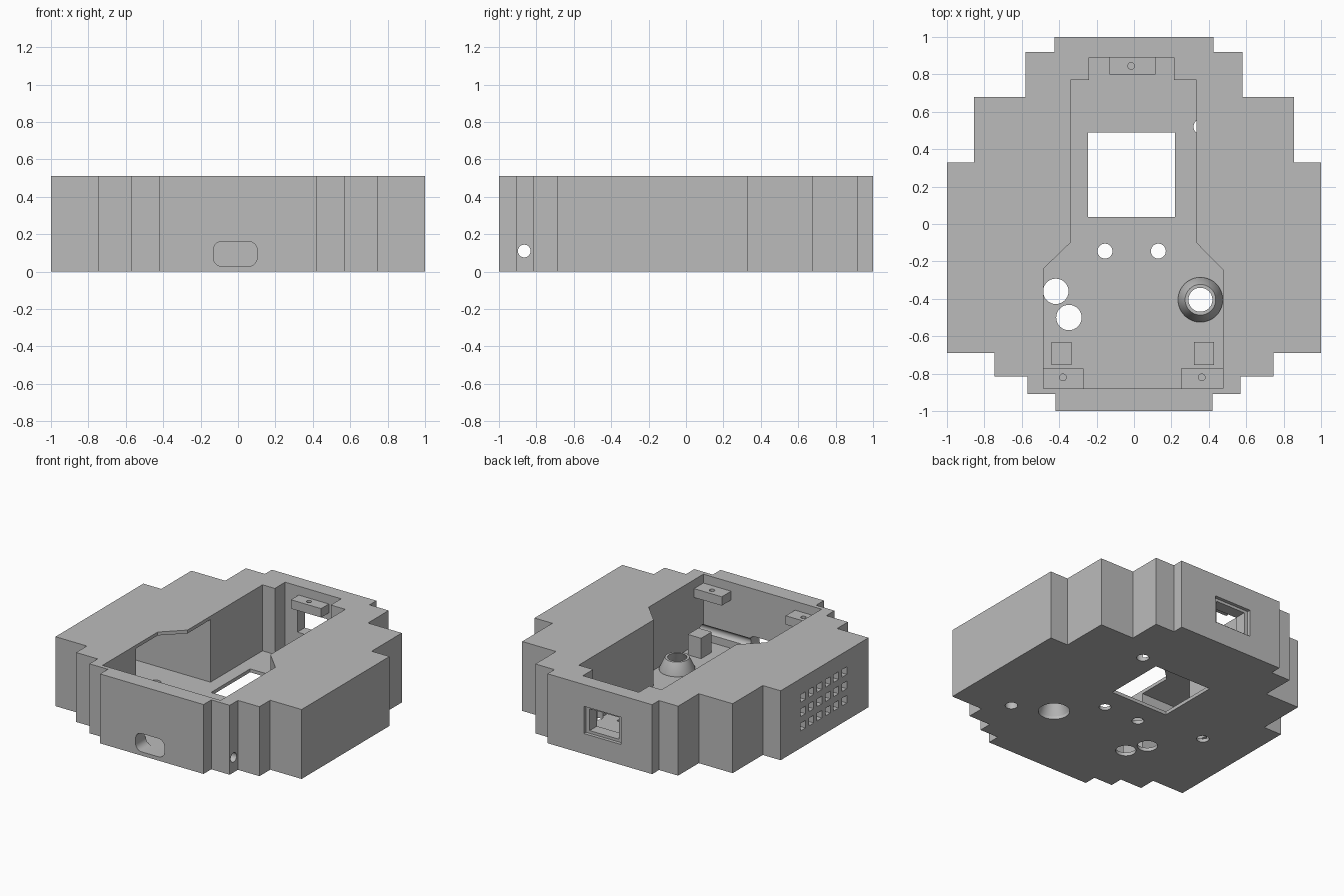
import bpy, bmesh, math
from mathutils import Matrix, Vector

if "Cube" in bpy.data.objects:
    bpy.data.objects.remove(bpy.data.objects["Cube"])

H = 0.51        # case height
FLOOR = 0.025   # floor thickness

grey = bpy.data.materials.new("case grey")
grey.diffuse_color = (0.5, 0.5, 0.5, 1)
grey.use_nodes = True
grey.node_tree.nodes["Principled BSDF"].inputs["Base Color"].default_value = grey.diffuse_color


def make(name, bm):
    bmesh.ops.recalc_face_normals(bm, faces=bm.faces)
    me = bpy.data.meshes.new(name)
    bm.to_mesh(me)
    bm.free()
    me.materials.append(grey)
    ob = bpy.data.objects.new(name, me)
    bpy.context.collection.objects.link(ob)
    return ob


def prism(name, pts, z0, z1):
    bm = bmesh.new()
    face = bm.faces.new([bm.verts.new((x, y, z0)) for x, y in pts])
    ext = bmesh.ops.extrude_face_region(bm, geom=[face])
    verts = [v for v in ext["geom"] if isinstance(v, bmesh.types.BMVert)]
    bmesh.ops.translate(bm, verts=verts, vec=(0, 0, z1 - z0))
    return make(name, bm)


def boxes(name, bounds):
    bm = bmesh.new()
    for x0, x1, y0, y1, z0, z1 in bounds:
        m = Matrix.Translation(((x0 + x1) / 2, (y0 + y1) / 2, (z0 + z1) / 2))
        m = m @ Matrix.Diagonal((x1 - x0, y1 - y0, z1 - z0, 1))
        bmesh.ops.create_cube(bm, size=1, matrix=m)
    return make(name, bm)


def rods(name, specs, z0, z1):
    bm = bmesh.new()
    for x, y, r in specs:
        bmesh.ops.create_cone(bm, cap_ends=True, segments=32, radius1=r, radius2=r,
                              depth=z1 - z0, matrix=Matrix.Translation((x, y, (z0 + z1) / 2)))
    return make(name, bm)


def cut(target, cutter):
    mod = target.modifiers.new("cut", 'BOOLEAN')
    mod.operation, mod.solver, mod.object = 'DIFFERENCE', 'EXACT', cutter
    bpy.context.view_layer.objects.active = target
    bpy.ops.object.modifier_apply(modifier=mod.name)
    bpy.data.objects.remove(cutter)


# Case body: stepped outline, mirrored left to right
half = [(0.425, 1), (0.425, 0.92), (0.58, 0.92), (0.58, 0.68), (0.855, 0.68), (0.855, 0.33),
        (1, 0.33), (1, -0.69), (0.745, -0.69), (0.745, -0.815), (0.57, -0.815),
        (0.57, -0.91), (0.42, -0.91), (0.42, -1)]
body = prism("case_body", half + [(-x, y) for x, y in reversed(half)], 0, H)

# Open main cavity
cavity = [(-0.24, 0.89), (0.215, 0.89), (0.215, 0.77), (0.333, 0.77), (0.333, -0.1),
          (0.475, -0.245), (0.475, -0.88), (-0.485, -0.88), (-0.485, -0.24),
          (-0.34, -0.1), (-0.34, 0.77), (-0.24, 0.77)]
cut(body, prism("cavity_cutter", cavity, FLOOR, 0.7))

# Side chamber under the top plate, and its grille of square holes
cut(body, boxes("chamber_cutter", [(-0.95, -0.33, -0.49, 0.167, FLOOR, H - 0.025)]))
grille = []
for col in range(6):
    for row in range(3):
        y, z = -0.41 + col * 0.096, 0.155 + row * 0.105
        grille.append((-1.1, -0.9, y - 0.028, y + 0.028, z - 0.028, z + 0.028))
cut(body, boxes("grille_cutter", grille))

# Screen window and round holes in the floor
cut(body, boxes("screen_cutter", [(-0.245, 0.22, 0.037, 0.49, -0.1, 0.1)]))
cut(body, rods("floor_hole_cutter", [(-0.155, -0.145, 0.04), (0.13, -0.145, 0.04),
                                     (-0.418, -0.36, 0.068), (-0.348, -0.5, 0.068),
                                     (0.355, -0.405, 0.105)], -0.1, 0.1))
# Blind holes on the underside
cut(body, rods("foot_hole_cutter", [(0.36, 0.52, 0.042), (0.62, -0.53, 0.042),
                                    (-0.64, -0.05, 0.042)], -0.1, 0.1))

# Back port: outer recess and through opening
cut(body, boxes("port_recess_cutter", [(-0.17, 0.13, 0.975, 1.1, 0.15, 0.35)]))
cut(body, boxes("port_cutter", [(-0.14, 0.1, 0.85, 1.1, 0.17, 0.33)]))

# Rounded slot in the front wall
slot = []
for cx, cz, a0 in ((0.055, 0.115, 0), (-0.085, 0.115, 90), (-0.085, 0.075, 180), (0.055, 0.075, 270)):
    for i in range(7):
        a = math.radians(a0 + i * 15)
        slot.append((cx + 0.047 * math.cos(a), cz + 0.047 * math.sin(a)))
slot_cutter = prism("slot_cutter", slot, 0.85, 1.1)
slot_cutter.data.transform(Matrix.Rotation(math.pi / 2, 4, 'X'))
cut(body, slot_cutter)

# Cross hole running from side to side along the front wall
cross = rods("cross_hole_cutter", [(0, 0, 0.034)], -0.8, 0.8)
cross.data.transform(Matrix.Translation((0, -0.865, 0.11)) @ Matrix.Rotation(math.pi / 2, 4, 'Y'))
cut(body, cross)

# Screw blocks near the rim, each with a screw hole
for name, bounds, hole in (
        ("back_screw_block", (-0.13, 0.115, 0.8, 0.895, 0.38, 0.445), (-0.015, 0.845, 0.018)),
        ("left_screw_block", (-0.49, -0.27, -0.885, -0.772, 0.38, 0.445), (-0.38, -0.82, 0.018)),
        ("right_screw_block", (0.25, 0.48, -0.885, -0.772, 0.38, 0.445), (0.362, -0.82, 0.018))):
    block = boxes(name, [bounds])
    cut(block, rods("screw_cutter", [hole], 0.3, 0.6))

# Short posts standing on the floor
boxes("left_post", [(-0.44, -0.335, -0.755, -0.632, 0.02, 0.175)])
boxes("right_post", [(0.32, 0.428, -0.755, -0.632, 0.02, 0.175)])

# Hollow cone collar around the large floor hole
bm = bmesh.new()
profile = [(0.12, 0.02), (0.12, 0.035), (0.082, 0.115), (0.064, 0.115), (0.105, 0.02)]
N = 48
rings = []
for i in range(N):
    a = 2 * math.pi * i / N
    rings.append([bm.verts.new((0.355 + r * math.cos(a), -0.405 + r * math.sin(a), z)) for r, z in profile])
for i in range(N):
    p, q = rings[i], rings[(i + 1) % N]
    for j in range(len(profile)):
        k = (j + 1) % len(profile)
        bm.faces.new((p[j], q[j], q[k], p[k]))
collar = make("cone_collar", bm)

# Smooth the round surfaces, keep the edges sharp
bpy.ops.object.select_all(action='DESELECT')
for ob in (body, collar):
    ob.select_set(True)
bpy.context.view_layer.objects.active = body
bpy.ops.object.shade_smooth_by_angle(angle=math.radians(30))
